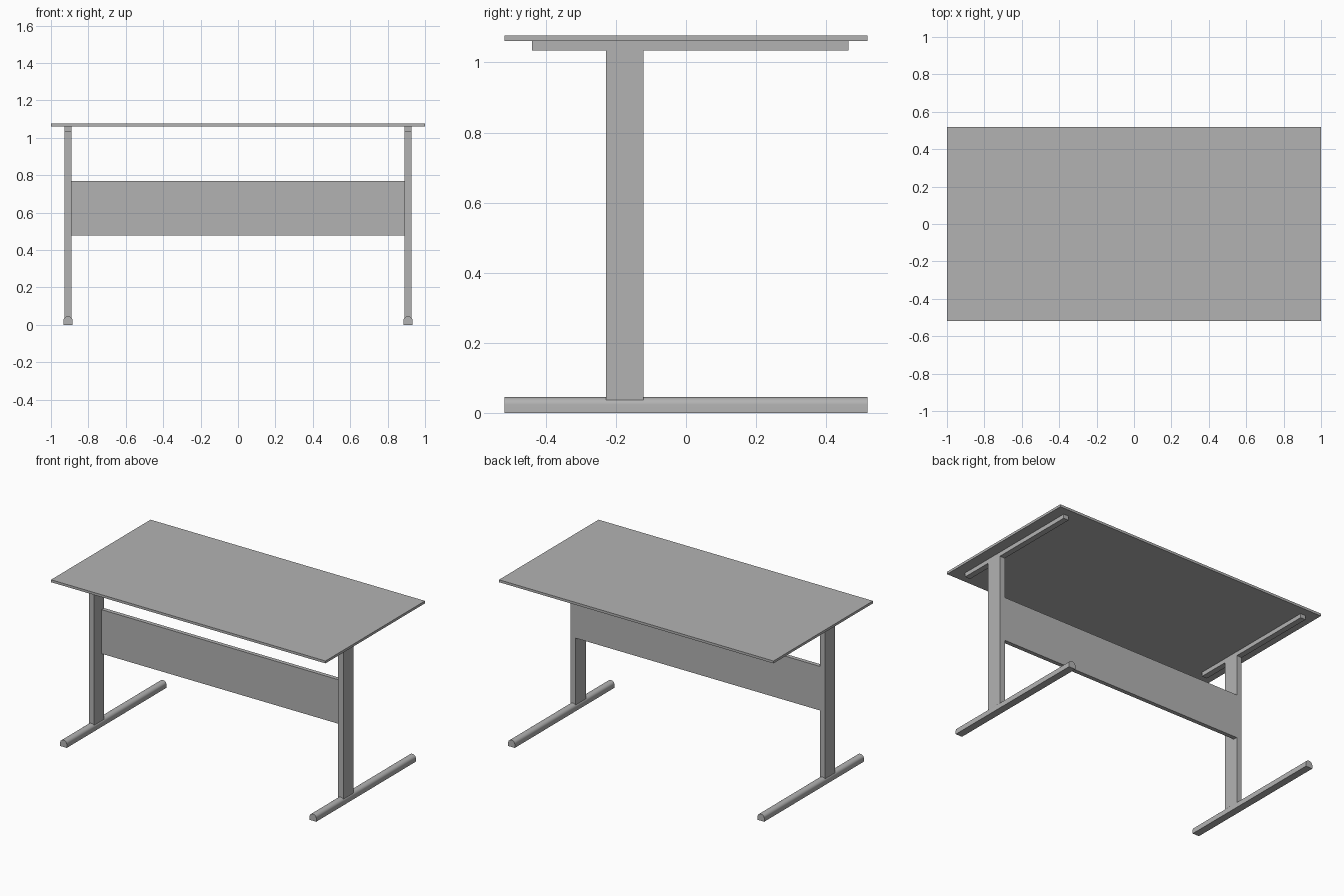
import bpy, bmesh, math

cube = bpy.data.objects.get("Cube")
if cube:
    bpy.data.objects.remove(cube, do_unlink=True)

# One neutral grey for the whole desk
grey = bpy.data.materials.new("neutral grey")
grey.use_nodes = True
colour = (0.45, 0.45, 0.45, 1)
grey.diffuse_color = colour
grey.node_tree.nodes["Principled BSDF"].inputs["Base Color"].default_value = colour


def add_object(name, bm):
    bmesh.ops.recalc_face_normals(bm, faces=bm.faces)
    mesh = bpy.data.meshes.new(name)
    bm.to_mesh(mesh)
    bm.free()
    mesh.materials.append(grey)
    obj = bpy.data.objects.new(name, mesh)
    bpy.context.collection.objects.link(obj)
    return obj


def box(name, x, y, z):
    """Box spanning the (low, high) pair on each axis."""
    bm = bmesh.new()
    bmesh.ops.create_cube(bm, size=1)
    for v in bm.verts:
        for axis, (low, high) in enumerate((x, y, z)):
            v.co[axis] = low if v.co[axis] < 0 else high
    return add_object(name, bm)


def domed_bar(name, x, half_width, y, shoulder, height, segments=16):
    """Bar along y with a flat base, straight sides and a rounded top."""
    profile = [(-half_width, 0), (half_width, 0)]
    for i in range(segments + 1):
        a = math.pi * i / segments
        profile.append((half_width * math.cos(a),
                        shoulder + (height - shoulder) * math.sin(a)))
    bm = bmesh.new()
    face = bm.faces.new([bm.verts.new((x + px, y[0], pz)) for px, pz in profile])
    new = bmesh.ops.extrude_face_region(bm, geom=[face])["geom"]
    for v in new:
        if isinstance(v, bmesh.types.BMVert):
            v.co.y = y[1]
    obj = add_object(name, bm)
    bpy.ops.object.select_all(action="DESELECT")
    obj.select_set(True)
    bpy.context.view_layer.objects.active = obj
    bpy.ops.object.shade_smooth_by_angle(angle=math.radians(35))
    return obj


depth = (-0.518, 0.518)
post_y = (-0.228, -0.121)
leg_x, leg_half = 0.909, 0.019
rail_z = (1.034, 1.061)

# Table top
box("table_top", (-1, 1), depth, (rail_z[1], 1.077))

# Leg frames: foot, post and support rail on each side
for side, sign in (("left", 1), ("right", -1)):
    cx = sign * leg_x
    span = (cx - leg_half, cx + leg_half)
    domed_bar(side + "_foot", cx, 0.024, depth, 0.024, 0.045)
    box(side + "_post", span, post_y, (0.03, rail_z[0]))
    box(side + "_support_rail", span, (-0.439, 0.463), rail_z)

# Modesty panel, flush with the back of the posts
inner = leg_x - leg_half
box("modesty_panel", (-inner, inner), (post_y[1] - 0.027, post_y[1]), (0.478, 0.768))
